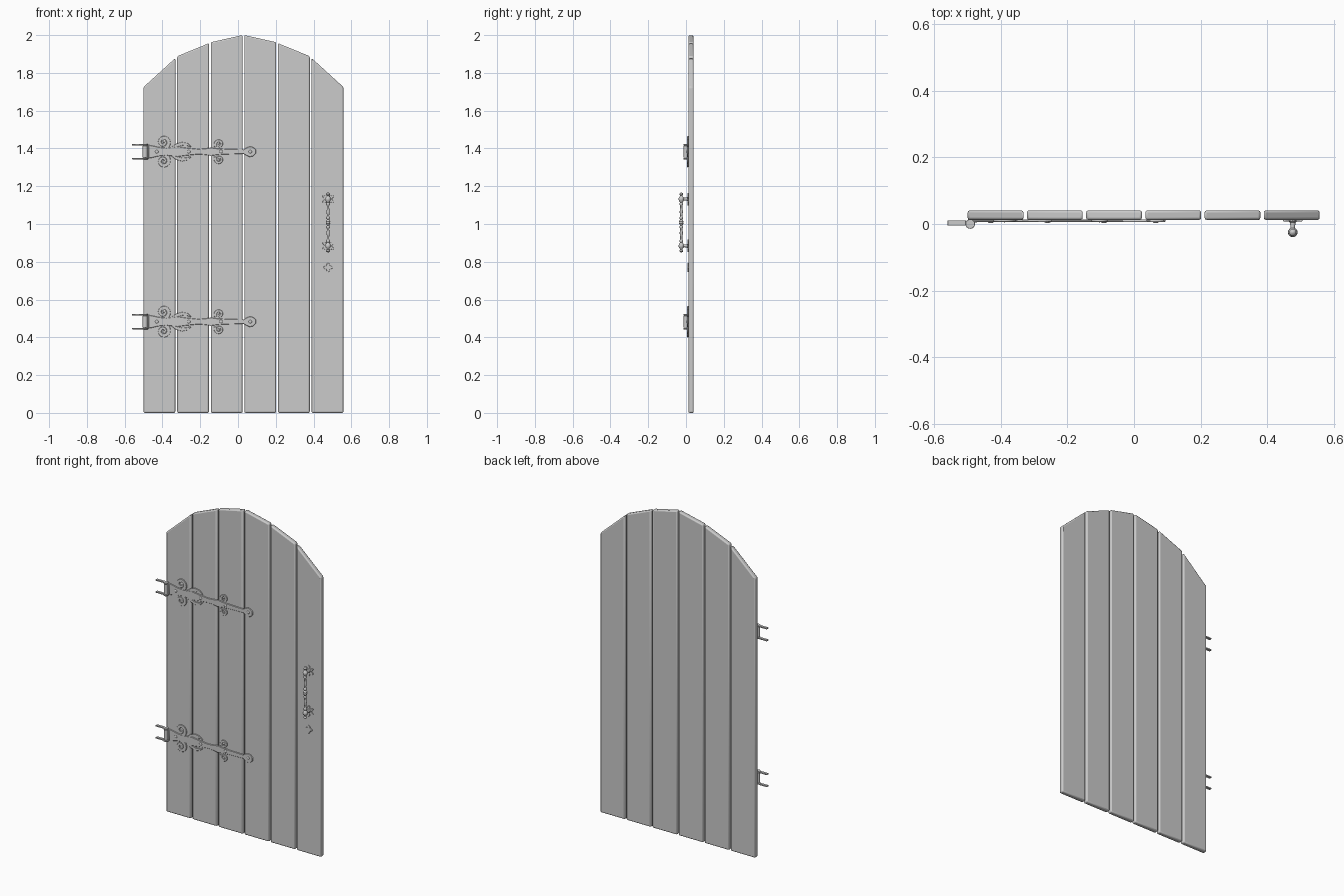
import bpy, bmesh, math
from mathutils import Vector, Matrix

if "Cube" in bpy.data.objects:
    bpy.data.objects.remove(bpy.data.objects["Cube"])


def finish(bm, name, bevel=0, segs=1, smooth=True):
    bmesh.ops.recalc_face_normals(bm, faces=bm.faces)
    me = bpy.data.meshes.new(name)
    bm.to_mesh(me)
    bm.free()
    ob = bpy.data.objects.new(name, me)
    bpy.context.collection.objects.link(ob)
    if bevel:
        m = ob.modifiers.new("bevel", "BEVEL")
        m.width, m.segments, m.limit_method = bevel, segs, "ANGLE"
    if smooth:
        bpy.context.view_layer.objects.active = ob
        bpy.ops.object.select_all(action="DESELECT")
        ob.select_set(True)
        bpy.ops.object.shade_smooth_by_angle(angle=math.radians(40))
    return ob


def add_prism(bm, outline, y0, y1):
    a = [bm.verts.new((x, y0, z)) for x, z in outline]
    b = [bm.verts.new((x, y1, z)) for x, z in outline]
    bm.faces.new(a)
    bm.faces.new(b[::-1])
    n = len(a)
    for i in range(n):
        j = (i + 1) % n
        bm.faces.new((a[i], b[i], b[j], a[j]))


def add_ribbon(bm, path, widths, y0, y1):
    # flat bar that follows a path in the xz plane
    rows = []
    for i, p in enumerate(path):
        d = (path[min(i + 1, len(path) - 1)] - path[max(i - 1, 0)]).normalized()
        s = Vector((-d.y, d.x)) * widths[i] / 2
        rows.append([bm.verts.new((q.x, y, q.y)) for q, y in
                     ((p + s, y0), (p - s, y0), (p - s, y1), (p + s, y1))])
    for r, t in zip(rows, rows[1:]):
        for k in range(4):
            m = (k + 1) % 4
            bm.faces.new((r[k], r[m], t[m], t[k]))
    bm.faces.new(rows[0])
    bm.faces.new(rows[-1][::-1])


def add_lathe(bm, profile, mat, n=16):
    # profile of (radius, height) turned round z, then placed by mat
    rings = [[bm.verts.new(mat @ Vector((r * math.cos(k * math.tau / n),
              r * math.sin(k * math.tau / n), h))) for k in range(n)] for r, h in profile]
    for a, b in zip(rings, rings[1:]):
        for k in range(n):
            m = (k + 1) % n
            bm.faces.new((a[k], a[m], b[m], b[k]))
    bm.faces.new(rings[0][::-1])
    bm.faces.new(rings[-1])


def add_box(bm, x0, x1, y0, y1, z0, z1):
    add_prism(bm, [(x0, z0), (x1, z0), (x1, z1), (x0, z1)], y0, y1)


def forward(x, y, z):
    # turns local z toward the front (-y)
    return Matrix.Translation((x, y, z)) @ Matrix.Rotation(math.pi / 2, 4, "X")


def dome(r, h):
    return [(max(r * math.cos(a), 0.0004), h * math.sin(a))
            for a in (i * math.pi / 8 for i in range(5))]


FACE = 0.012          # front face of the boards
BACK = 0.041

# boards with an arched top
tops = [(1.725, 1.878), (1.888, 1.957), (1.962, 2.0)]
tops += [(b, a) for a, b in reversed(tops)]
for i, (za, zb) in enumerate(tops):
    x = -0.5 + 0.178 * i
    bm = bmesh.new()
    add_prism(bm, [(x, 0), (x + 0.168, 0), (x + 0.168, zb), (x, za)], FACE, BACK)
    finish(bm, f"board_{i + 1}", 0.007, 2)


# scrollwork strap hinges
def spiral(cx, cz, r0, r1, a0, turn, n=26):
    pts = []
    for i in range(n):
        t = i / (n - 1)
        r, a = r0 + (r1 - r0) * t, math.radians(a0 + turn * t)
        pts.append((cx + r * math.cos(a), cz + r * math.sin(a)))
    return pts


half = [(-0.478, .036), (-0.455, .032), (-0.42, .024), (-0.38, .02), (-0.32, .027),
        (-0.27, .02), (-0.21, .014), (-0.17, .017), (-0.145, .022), (-0.11, .017),
        (-0.06, .014), (0.03, .012), (0.045, .021), (0.062, .028), (0.08, .024), (0.095, .01)]
scrolls = [(spiral(-0.395, .050, .032, .008, -80, 480), .022, .012),
           (spiral(-0.10, .040, .022, .006, 215, -450), .015, .009)]
leaf = [(-0.35, .018), (-0.325, .034), (-0.295, .042), (-0.268, .038), (-0.248, .026)]

for tag, zc in (("upper", 1.383), ("lower", 0.483)):
    bm = bmesh.new()
    add_prism(bm, [(x, zc + h) for x, h in half] + [(x, zc - h) for x, h in reversed(half)],
              0.006, FACE + 0.001)
    finish(bm, f"{tag}_hinge_strap", 0.002)

    bm = bmesh.new()
    for s in (1, -1):
        for pts, w0, w1 in scrolls:
            n = len(pts) - 1
            add_ribbon(bm, [Vector((x, zc + s * h)) for x, h in pts],
                       [w0 + (w1 - w0) * k / n for k in range(n + 1)], 0.0065, FACE + 0.001)
            # rounded end in the eye of the scroll
            add_lathe(bm, dome(w1 * 0.8, 0.007), forward(pts[-1][0], FACE, zc + s * pts[-1][1]), 10)
        add_ribbon(bm, [Vector((x, zc + s * h)) for x, h in leaf],
                   [.012, .018, .018, .014, .003], 0.0065, FACE + 0.001)
    finish(bm, f"{tag}_hinge_scrolls", 0.0015)

    bm = bmesh.new()
    for x in (-0.43, -0.26, -0.09, 0.065):
        add_lathe(bm, dome(0.009, 0.004), forward(x, 0.0065, zc), 12)
    finish(bm, f"{tag}_hinge_rivets")

    # knuckle barrel and the two prongs that enter the wall
    bm = bmesh.new()
    add_lathe(bm, [(.0125, -.032), (.0125, .032)], Matrix.Translation((-0.492, 0, zc)))
    add_box(bm, -0.492, -0.472, 0.004, FACE, zc - .034, zc + .034)
    finish(bm, f"{tag}_hinge_knuckle", 0.0015)
    bm = bmesh.new()
    for s in (1, -1):
        z = zc + s * .037
        add_box(bm, -0.56, -0.505, -0.005, 0.011, z - .004, z + .004)
        add_lathe(bm, [(.0145, z - .004), (.0145, z + .004)], Matrix.Translation((-0.492, 0, 0)))
    finish(bm, f"{tag}_hinge_prongs", 0.001)

# turned pull handle, symmetrical about its middle
HX, HY, HZ = 0.477, -0.025, 1.008
prof = [(.010, 0), (.012, .006), (.008, .012), (.006, .016), (.010, .022), (.010, .027),
        (.006, .032), (.0055, .038), (.008, .050), (.0085, .058), (.006, .075),
        (.0055, .088), (.010, .095), (.010, .101), (.007, .106), (.013, .116), (.0145, .124),
        (.013, .132), (.006, .139), (.0055, .143), (.010, .148), (.0105, .152), (.006, .157), (.0005, .159)]
full = [(r, -h) for r, h in reversed(prof[1:])] + prof
bm = bmesh.new()
add_lathe(bm, full, Matrix.Translation((HX, HY, HZ)))
finish(bm, "handle_grip")

bm = bmesh.new()
for s in (1, -1):
    add_lathe(bm, [(.013, 0), (.012, .004), (.008, .008), (.007, .022), (.009, .037)],
              forward(HX, FACE, HZ + s * .124))
finish(bm, "handle_posts")


# petalled backplates
def rosette(bm, z, r, petals, depth):
    n = petals * 8
    pts = []
    for k in range(n):
        a = k * math.tau / n
        q = r * (0.78 + 0.22 * math.cos(petals * a))
        pts.append((HX + q * math.sin(a), z + q * math.cos(a)))
    add_prism(bm, pts, FACE - depth, FACE + 0.001)


bm = bmesh.new()
for s in (1, -1):
    rosette(bm, HZ + s * .124, .034, 6, .004)
finish(bm, "handle_rosettes", 0.0012)

# keyhole plate with a raised rim and a dark slot
bm = bmesh.new()
rosette(bm, 0.77, .025, 4, .004)
finish(bm, "keyhole_plate", 0.0012)
bm = bmesh.new()
add_prism(bm, [(HX + .005 * math.cos(a), .774 + .005 * math.sin(a)) for a in
               (math.radians(-60 + 300 * k / 10) for k in range(11))]
          + [(HX - .005, .758), (HX + .005, .758)], FACE - .0045, FACE)
slot = finish(bm, "keyhole_slot")
